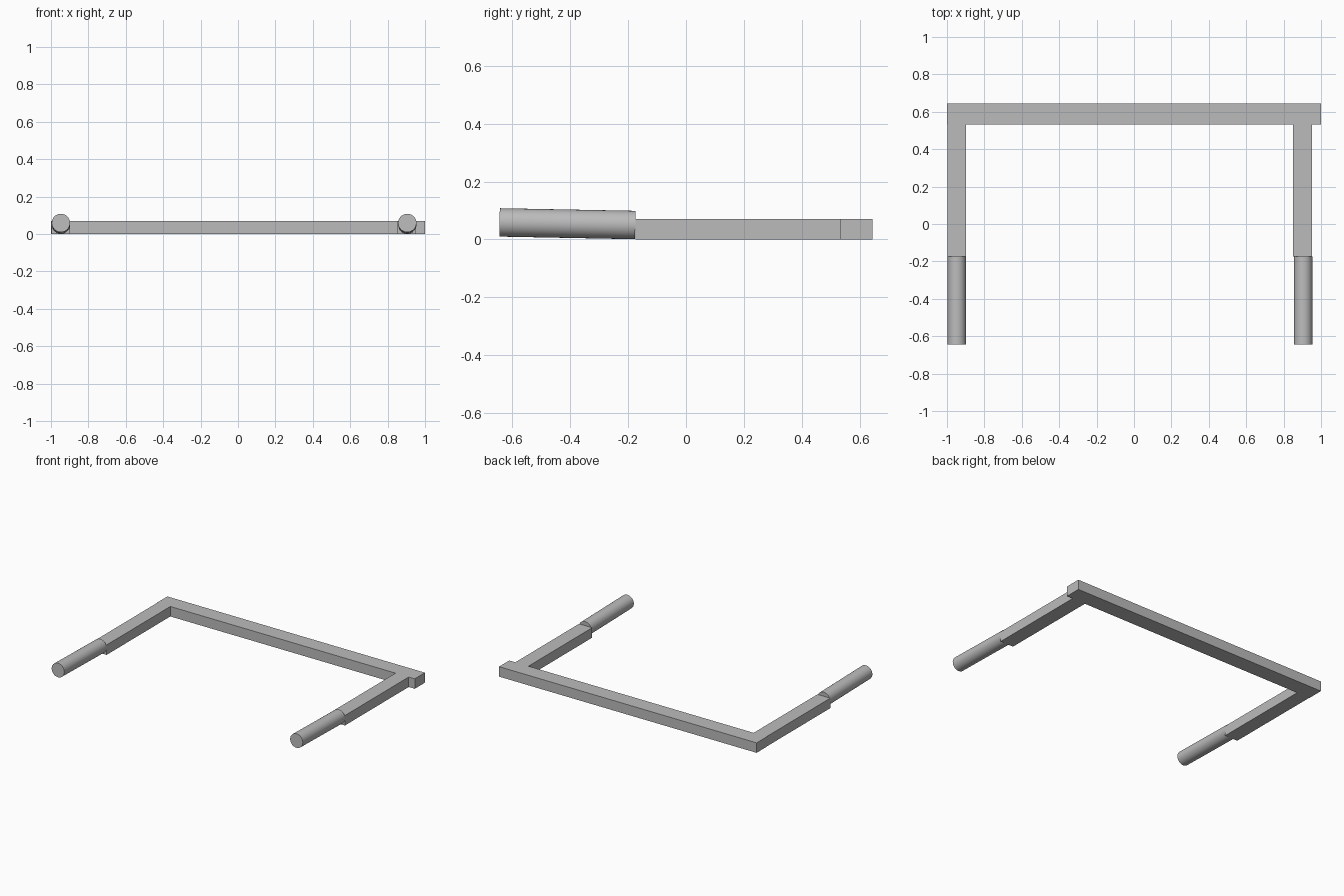
import bpy
import bmesh
from mathutils import Vector

cube = bpy.data.objects.get("Cube")
if cube:
    bpy.data.objects.remove(cube)

grey = bpy.data.materials.new("plain_grey")
grey.use_nodes = True
GREY = (0.5, 0.5, 0.5, 1)
grey.diffuse_color = GREY
grey.node_tree.nodes["Principled BSDF"].inputs["Base Color"].default_value = GREY


def finish(name, bm):
    bmesh.ops.recalc_face_normals(bm, faces=bm.faces)
    mesh = bpy.data.meshes.new(name)
    bm.to_mesh(mesh)
    bm.free()
    mesh.materials.append(grey)
    obj = bpy.data.objects.new(name, mesh)
    bpy.context.collection.objects.link(obj)
    return obj


def extrude_outline(name, points, height):
    bm = bmesh.new()
    face = bm.faces.new([bm.verts.new((x, y, 0)) for x, y in points])
    result = bmesh.ops.extrude_face_region(bm, geom=[face])
    top = [v for v in result["geom"] if isinstance(v, bmesh.types.BMVert)]
    bmesh.ops.translate(bm, verts=top, vec=(0, 0, height))
    return finish(name, bm)


def rod(name, start, end, radius):
    start, end = Vector(start), Vector(end)
    axis = end - start
    bm = bmesh.new()
    bmesh.ops.create_cone(bm, cap_ends=True, segments=48, radius1=radius,
                          radius2=radius, depth=axis.length)
    obj = finish(name, bm)
    obj.location = (start + end) / 2
    obj.rotation_euler = axis.to_track_quat("Z", "Y").to_euler()
    bpy.ops.object.select_all(action="DESELECT")
    obj.select_set(True)
    bpy.context.view_layer.objects.active = obj
    bpy.ops.object.shade_smooth_by_angle()


# Square-section frame: back bar with two arms, the left arm set in from the end
back, inner, tip = 0.645, 0.532, -0.175
extrude_outline("frame", [
    (-1, back), (-1, inner), (-0.998, inner), (-0.998, tip), (-0.898, tip),
    (-0.898, inner), (0.851, inner), (0.851, tip), (0.953, tip),
    (0.953, inner), (1, inner), (1, back)], 0.07)

# Round grips, tilted slightly upward toward the front
for name, x in (("right_grip", -0.947), ("left_grip", 0.905)):
    rod(name, (x, tip, 0.05), (x, -0.644, 0.059), 0.049)
